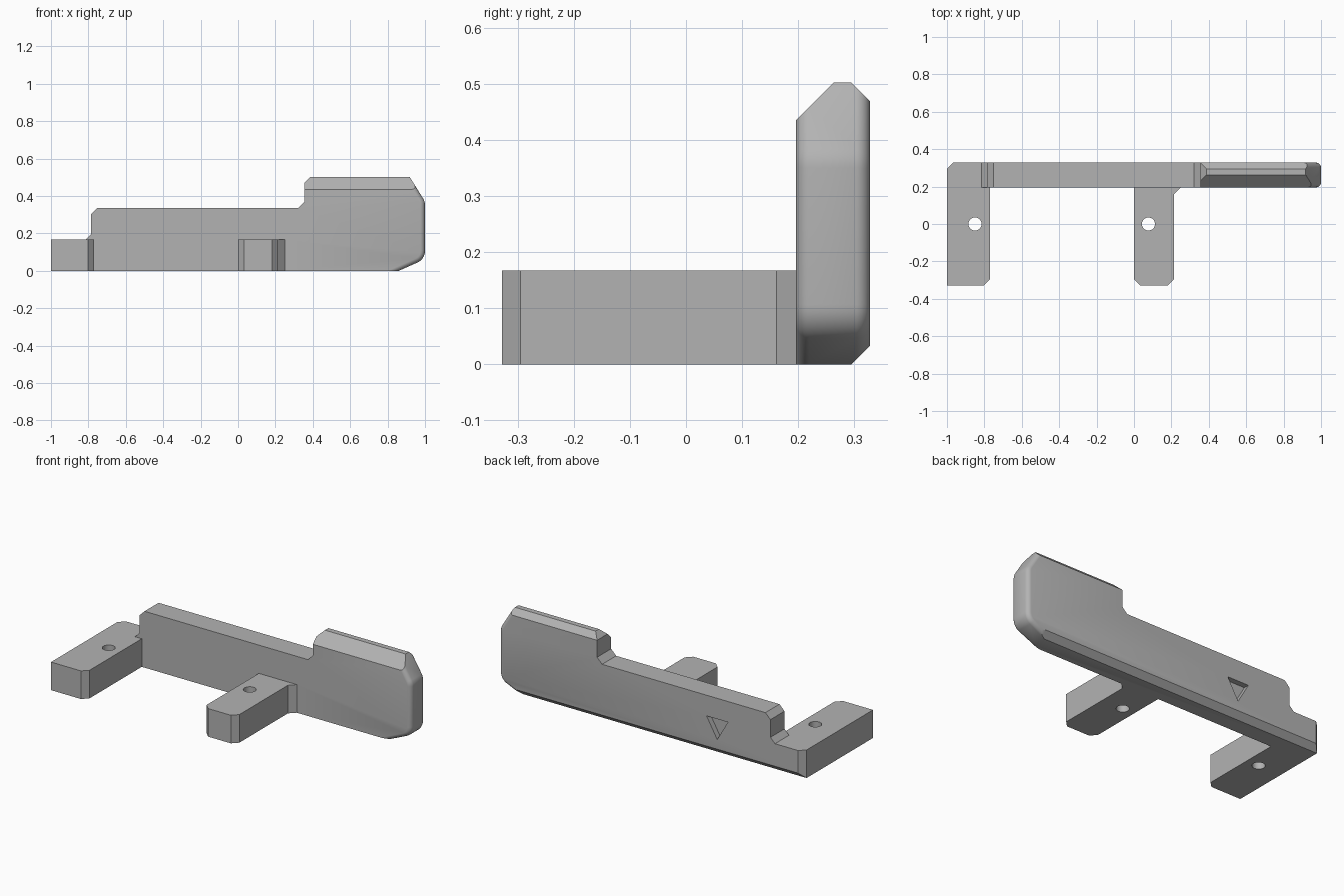
import bpy, bmesh
from math import cos, sin, pi, radians
from mathutils import Vector

cube = bpy.data.objects.get("Cube")
if cube:
    bpy.data.objects.remove(cube, do_unlink=True)

FRONT, BACK, ARM_H, CH = 0.196, 0.328, 0.167, 0.033

grey = bpy.data.materials.new("plain grey")
grey.use_nodes = True
colour = (0.45, 0.45, 0.45, 1)
grey.diffuse_color = colour
grey.node_tree.nodes["Principled BSDF"].inputs["Base Color"].default_value = colour


def prism(name, points, offset, direct):
    """Extrude a closed outline of 3D points along a vector."""
    bm = bmesh.new()
    face = bm.faces.new([bm.verts.new(p) for p in points])
    res = bmesh.ops.extrude_face_region(bm, geom=[face])
    new = [v for v in res["geom"] if isinstance(v, bmesh.types.BMVert)]
    bmesh.ops.translate(bm, vec=offset, verts=new)
    if direct:
        return bm
    return finish(name, bm)


def finish(name, bm):
    bmesh.ops.remove_doubles(bm, verts=bm.verts, dist=1e-5)
    bmesh.ops.recalc_face_normals(bm, faces=bm.faces)
    mesh = bpy.data.meshes.new(name)
    bm.to_mesh(mesh)
    bm.free()
    mesh.materials.append(grey)
    ob = bpy.data.objects.new(name, mesh)
    bpy.context.collection.objects.link(ob)
    return ob


def slice_off(bm, co, no):
    """Remove everything beyond a plane and close the cut."""
    geom = bm.verts[:] + bm.edges[:] + bm.faces[:]
    res = bmesh.ops.bisect_plane(bm, geom=geom, dist=1e-6, plane_co=co,
                                 plane_no=no, clear_outer=True)
    edges = [e for e in res["geom_cut"]
             if isinstance(e, bmesh.types.BMEdge) and e.is_boundary]
    if edges:
        bmesh.ops.holes_fill(bm, edges=edges)


def combine(target, tool, operation):
    """Apply a boolean and discard the tool."""
    mod = target.modifiers.new("join", "BOOLEAN")
    mod.operation, mod.object, mod.solver = operation, tool, "EXACT"
    bpy.context.view_layer.objects.active = target
    bpy.ops.object.modifier_apply(modifier=mod.name)
    bpy.data.objects.remove(tool, do_unlink=True)


def arc(cx, cz, r, start, end, n=5):
    steps = [radians(start + (end - start) * i / n) for i in range(n + 1)]
    return [(cx + r * cos(a), cz + r * sin(a)) for a in steps]


# Upright plate: stepped outline with a rounded nose
nose = [(0.86, 0)] + arc(0.93, 0.107, 0.07, -60, 0) + arc(0.93, 0.35, 0.07, 0, 30)
nose.append((0.918, 0.502))
outline = [(-1, 0)] + nose + [
    (0.388, 0.502), (0.355, 0.469), (0.355, 0.368), (0.322, 0.335),
    (-0.752, 0.335), (-0.785, 0.302), (-0.785, 0.197), (-0.815, ARM_H), (-1, ARM_H)]
bm = prism("plate", [(x, FRONT, z) for x, z in outline],
           Vector((0, BACK - FRONT, 0)), True)

# Straight chamfers: lower back, upper back, upper front, rear corner
slice_off(bm, (0, BACK - CH, 0), (0, 1, -1))
slice_off(bm, (0, BACK - CH, 0.502), (0, 1, 1))
slice_off(bm, (0, FRONT, 0.435), (0, -1, 1))
slice_off(bm, (-1 + CH, BACK, 0), (-1, 1, 0))

# Rounded rim of the nose, front and back
radius = 0.028
for (x0, z0), (x1, z1) in zip(nose, nose[1:]):
    out = Vector((z1 - z0, 0, x0 - x1)).normalized()
    for side, y in ((-1, FRONT), (1, BACK)):
        centre = Vector((x0, y - side * radius, z0)) - out * radius
        for i in range(1, 5):
            a = i * pi / 10
            d = out * cos(a) + Vector((0, side, 0)) * sin(a)
            slice_off(bm, centre + d * radius, d)
bracket = finish("mounting_bracket", bm)

# Two forward arms, rooted inside the plate
root, tip = 0.25, -0.328
end_arm = [(-1, root), (-1, tip), (-0.77 - CH, tip), (-0.77, tip + CH), (-0.77, root)]
mid_arm = [(0, root), (0, tip + CH), (CH, tip), (0.215 - CH, tip), (0.215, tip + CH),
           (0.215, 0.161), (0.25, FRONT), (0.25, root)]
for name, shape in (("end_arm", end_arm), ("middle_arm", mid_arm)):
    arm = prism(name, [(x, y, 0) for x, y in shape], Vector((0, 0, ARM_H)), False)
    combine(bracket, arm, "UNION")

# Screw holes
for x in (-0.85, 0.077):
    bpy.ops.mesh.primitive_cylinder_add(vertices=32, radius=0.035, depth=0.5,
                                        location=(x, 0, 0.08))
    combine(bracket, bpy.context.object, "DIFFERENCE")

# Triangular recess in the back
triangle = [(-0.365, 0.212), (-0.505, 0.212), (-0.435, 0.09)]
recess = prism("recess", [(x, BACK - CH, z) for x, z in triangle],
               Vector((0, 0.1, 0)), False)
combine(bracket, recess, "DIFFERENCE")

# Merge coplanar faces, then smooth only the rounded nose and holes
bm = bmesh.new()
bm.from_mesh(bracket.data)
bmesh.ops.remove_doubles(bm, verts=bm.verts, dist=1e-5)
bmesh.ops.dissolve_limit(bm, angle_limit=radians(0.5), verts=bm.verts, edges=bm.edges)
for f in bm.faces:
    f.material_index = 0
bm.to_mesh(bracket.data)
bm.free()
bracket.data.materials.clear()
bracket.data.materials.append(grey)
bpy.ops.object.select_all(action="DESELECT")
bracket.select_set(True)
bpy.context.view_layer.objects.active = bracket
bpy.ops.object.shade_smooth_by_angle(angle=radians(25))
